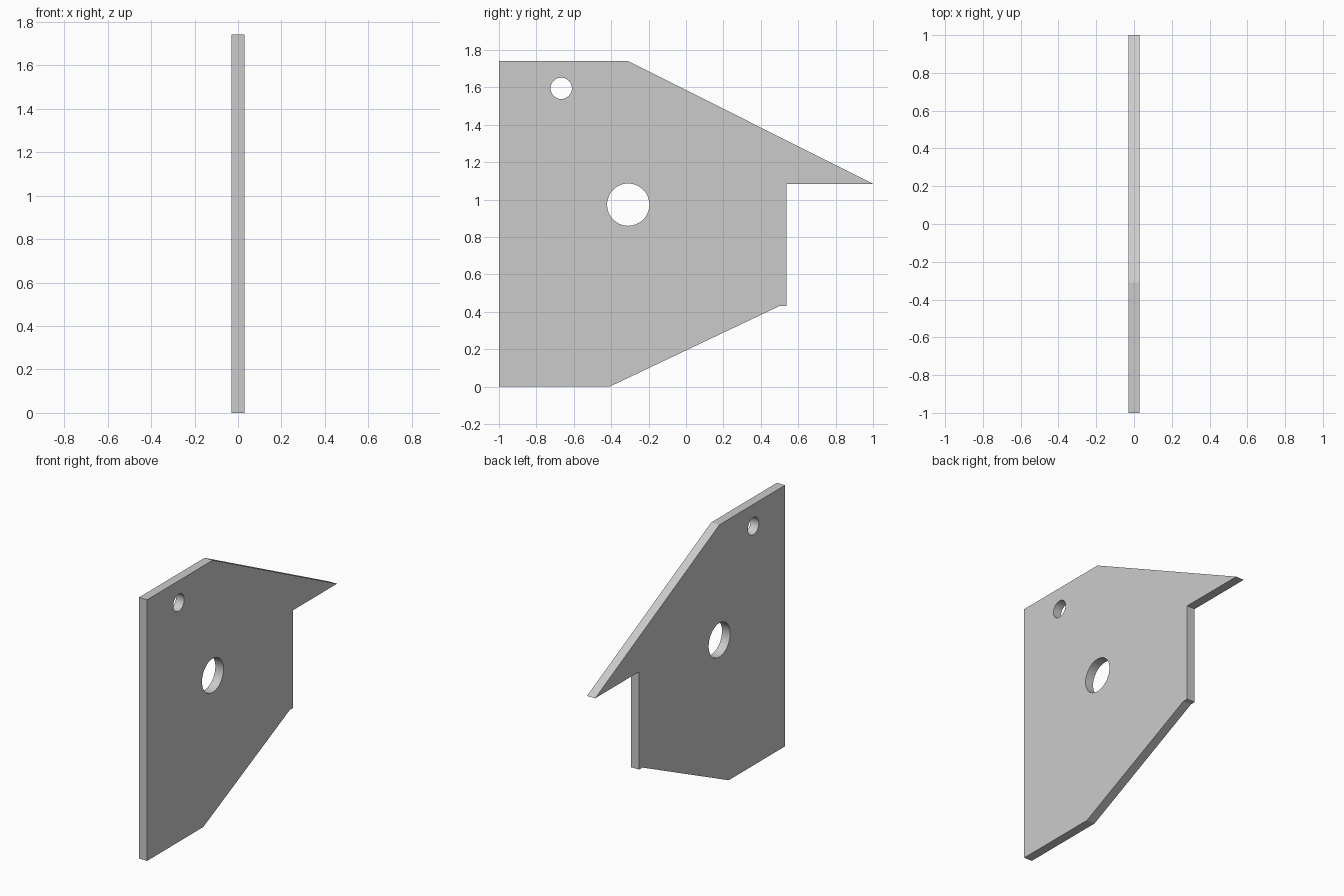
import bpy, bmesh
from math import sin, cos, tau, radians

if "Cube" in bpy.data.objects:
    bpy.data.objects.remove(bpy.data.objects["Cube"])

HALF = 0.03  # half the plate thickness


def circle(cy, cz, r, n=64):
    return [(cy + r * cos(tau * i / n), cz + r * sin(tau * i / n)) for i in range(n)]


def add_loop(bm, points):
    verts = [bm.verts.new((-HALF, y, z)) for y, z in points]
    return [bm.edges.new((v, verts[(i + 1) % len(verts)])) for i, v in enumerate(verts)]


# Plate outline and its two round holes, as (y, z)
outline = [(-1, 0), (-0.408, 0), (0.502, 0.432), (0.537, 0.432),
           (0.537, 1.084), (1, 1.084), (-0.309, 1.741), (-1, 1.741)]
loops = [outline, circle(-0.309, 0.973, 0.113), circle(-0.667, 1.595, 0.057)]

# Fill the profile around the holes, then extrude it through the thickness
bm = bmesh.new()
edges = [e for points in loops for e in add_loop(bm, points)]
bmesh.ops.triangle_fill(bm, use_beauty=True, use_dissolve=False, edges=edges)
result = bmesh.ops.extrude_face_region(bm, geom=bm.faces[:], use_keep_orig=True)
moved = [g for g in result["geom"] if isinstance(g, bmesh.types.BMVert)]
bmesh.ops.translate(bm, verts=moved, vec=(2 * HALF, 0, 0))
bmesh.ops.recalc_face_normals(bm, faces=bm.faces[:])

mesh = bpy.data.meshes.new("bracket_plate")
bm.to_mesh(mesh)
bm.free()
plate = bpy.data.objects.new("bracket_plate", mesh)
bpy.context.collection.objects.link(plate)

# Smooth hole walls, sharp plate edges
bpy.context.view_layer.objects.active = plate
plate.select_set(True)
bpy.ops.object.shade_smooth_by_angle(angle=radians(20))
